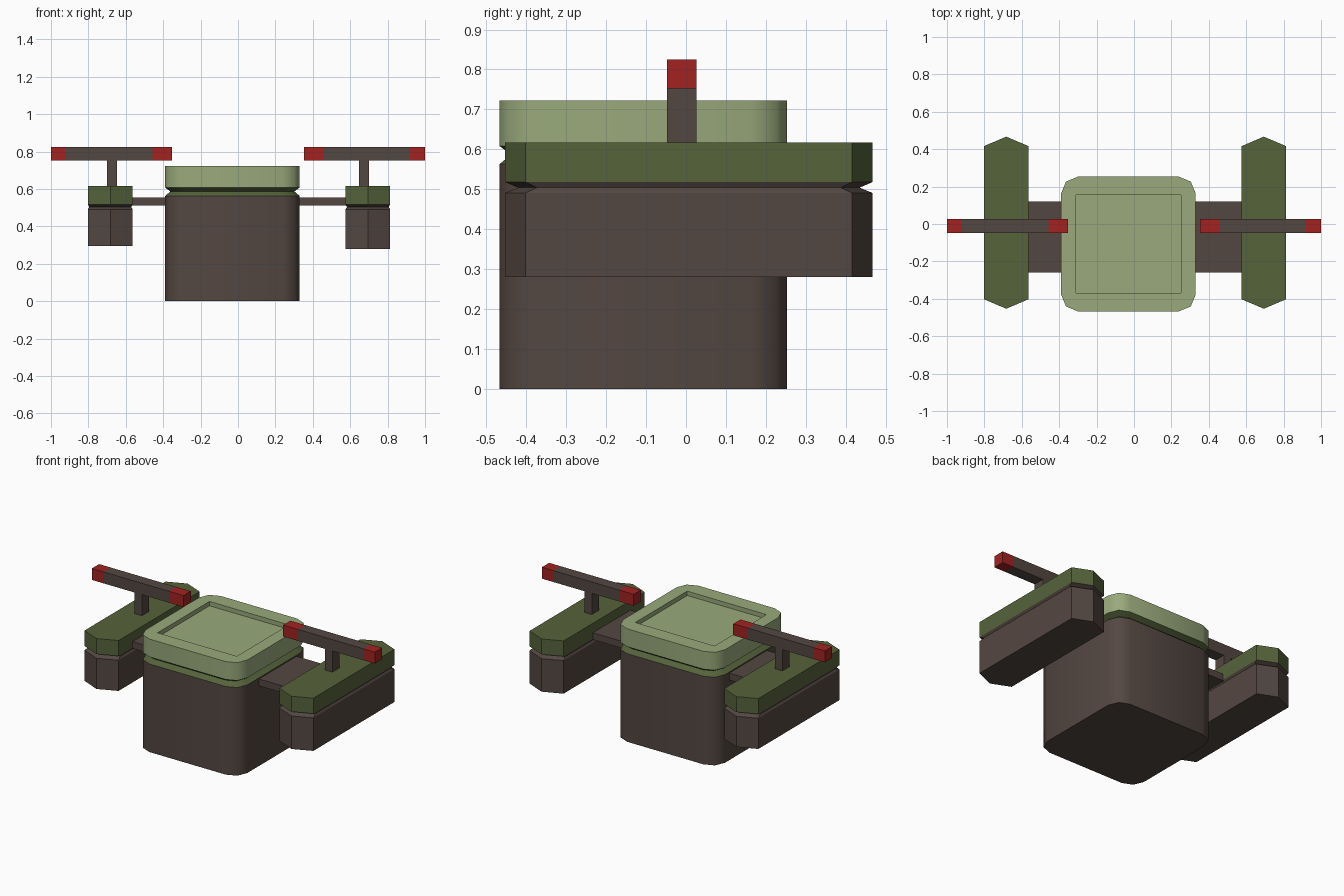
import bpy, bmesh, math

if "Cube" in bpy.data.objects:
    bpy.data.objects.remove(bpy.data.objects["Cube"])


def material(name, rgb):
    m = bpy.data.materials.new(name)
    m.diffuse_color = (*rgb, 1)
    m.use_nodes = True
    m.node_tree.nodes["Principled BSDF"].inputs["Base Color"].default_value = m.diffuse_color
    return m


BROWN = material("dark brown", (0.088, 0.063, 0.053))
GREEN = material("dark green", (0.092, 0.125, 0.044))
LIGHT = material("light green", (0.320, 0.400, 0.200))
RED = material("red", (0.360, 0.016, 0.016))


def finish(name, bm, mats):
    bmesh.ops.recalc_face_normals(bm, faces=bm.faces)
    me = bpy.data.meshes.new(name)
    bm.to_mesh(me)
    bm.free()
    for m in mats:
        me.materials.append(m)
    ob = bpy.data.objects.new(name, me)
    bpy.context.collection.objects.link(ob)
    return ob


def loft(outline, cx, cy, levels):
    """Stack scaled outlines; levels = (z, scale, material of band above)."""
    bm = bmesh.new()
    rings = [[bm.verts.new((cx + x * s, cy + y * s, z)) for x, y in outline]
             for z, s, _ in levels]
    n = len(outline)
    for k in range(len(rings) - 1):
        a, b = rings[k], rings[k + 1]
        for i in range(n):
            j = (i + 1) % n
            bm.faces.new((a[i], a[j], b[j], b[i])).material_index = levels[k][2]
    bm.faces.new(rings[0])
    return bm, rings[-1]


def box(name, x, y, z, mat):
    bm = bmesh.new()
    bmesh.ops.create_cube(bm, size=1)
    for v in bm.verts:
        for i, (lo, hi) in enumerate((x, y, z)):
            v.co[i] = lo if v.co[i] < 0 else hi
    return finish(name, bm, [mat])


# Central body: rounded box with a groove and a recessed lid
hx, hy, r = 0.36, 0.36, 0.09
cx, cy = -0.03, -0.107
outline = []
for c, (sx, sy) in enumerate(((1, 1), (-1, 1), (-1, -1), (1, -1))):
    for k in range(3):
        t = math.radians(90 * c + 45 * k)
        outline.append((sx * (hx - r) + r * math.cos(t),
                        sy * (hy - r) + r * math.sin(t)))
bm, top = loft(outline, cx, cy, [(0, 1, 0), (0.563, 1, 1), (0.587, 0.92, 1),
                                 (0.608, 1, 2), (0.722, 1, 2)])
for f in bm.faces:
    f.smooth = len(f.verts) == 4
rim, low = [[bm.verts.new((cx + sx * 0.28, cy + sy * 0.262, z))
             for sx, sy in ((1, 1), (-1, 1), (-1, -1), (1, -1))]
            for z in (0.722, 0.694)]
new = [bm.faces.new(low)]
for i in range(4):
    j = (i + 1) % 4
    new.append(bm.faces.new((*top[3 * i:3 * i + 3], rim[i])))
    new.append(bm.faces.new((top[3 * i + 2], top[3 * j], rim[j], rim[i])))
    new.append(bm.faces.new((rim[i], rim[j], low[j], low[i])))
for f in new:
    f.material_index = 2
for e in bm.edges:
    if abs(e.verts[0].co.z - e.verts[1].co.z) < 1e-5:
        e.smooth = False
finish("central_body", bm, [BROWN, GREEN, LIGHT])

# Side assemblies: pod, connecting arm, post and crossbar
y_bar = (-0.047, 0.026)
for side, s, pod_x, bottom, body_x in (("left", -1, -0.683, 0.295, -0.38),
                                       ("right", 1, 0.694, 0.28, 0.32)):
    # Pod with pointed ends and a groove
    w, tip, sh = 0.12, 0.46, 0.409
    hexa = [(w, -sh), (w, sh), (0, tip), (-w, sh), (-w, -sh), (0, -tip)]
    bm, top = loft(hexa, pod_x, 0.007, [(bottom, 1, 0), (0.491, 1, 0),
                                        (0.504, 0.93, 0), (0.518, 1, 1),
                                        (0.617, 1, 1)])
    bm.faces.new(top).material_index = 1
    finish(side + "_pod", bm, [BROWN, GREEN])

    # Arm between body and pod
    box(side + "_arm", sorted((body_x, s * 0.60)), (-0.26, 0.12), (0.512, 0.556), BROWN)

    # Post and crossbar with red ends
    box(side + "_post", sorted((s * 0.647, s * 0.70)), y_bar, (0.60, 0.752), BROWN)
    for part, a, b, mat in (("inner_bar_end", 0.352, 0.456, RED),
                            ("crossbar", 0.456, 0.92, BROWN),
                            ("outer_bar_end", 0.92, 1.0, RED)):
        box(side + "_" + part, sorted((s * a, s * b)), y_bar, (0.752, 0.825), mat)
